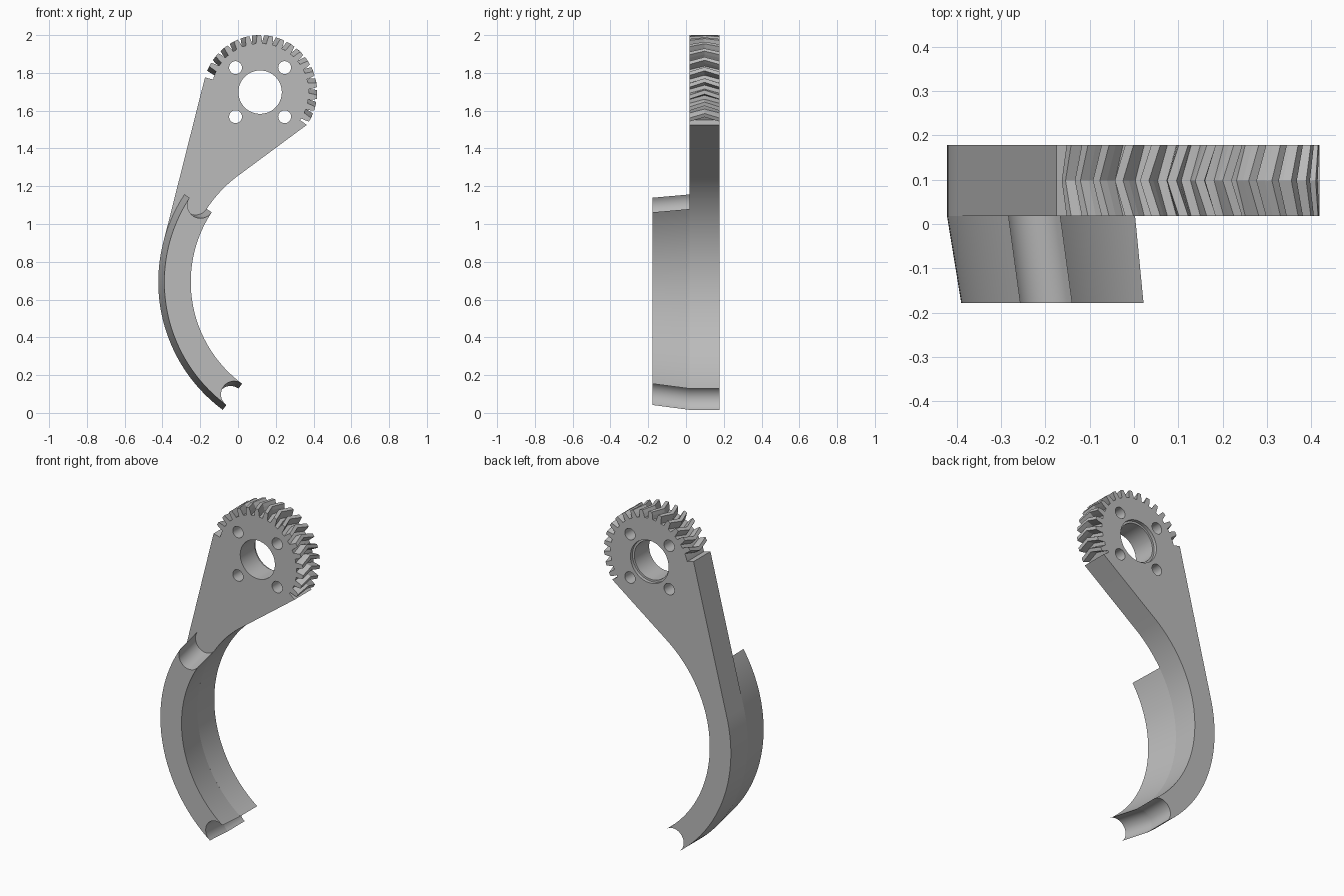
import bpy, bmesh
from math import sin, cos, radians, pi
from mathutils import Vector

cube = bpy.data.objects.get("Cube")
if cube:
    bpy.data.objects.remove(cube, do_unlink=True)

grey = bpy.data.materials.new("grey plastic")
grey.use_nodes = True
GREY = (0.5, 0.5, 0.5, 1)
grey.diffuse_color = GREY
grey.node_tree.nodes["Principled BSDF"].inputs["Base Color"].default_value = GREY

FRONT, MID, BACK = -0.178, 0.018, 0.178      # depth of pad front, plate front, plate back
GEAR = Vector((0.117, 1.698))                # gear centre in x, z
TIP, ROOT = 0.302, 0.258
BOW = Vector((0.42, 0.693))                  # centre of the curved arm
HALF = 0.07                                  # half the arm width
TOP_ANGLE, END_ANGLE = 146.6, 233.5


def polar(centre, radius, angle):
    a = radians(angle)
    return centre + radius * Vector((cos(a), sin(a)))


def arc(centre, radius, start, end, steps):
    return [polar(centre, radius, start + (end - start) * i / steps) for i in range(steps + 1)]


def loft(bm, layers):
    """Join matching outlines, each given as (depth, points), into a closed solid."""
    rings = [[bm.verts.new((p.x, y, p.y)) for p in pts] for y, pts in layers]
    for a, b in zip(rings, rings[1:]):
        for i in range(len(a)):
            j = (i + 1) % len(a)
            bm.faces.new((a[i], a[j], b[j], b[i]))
    bm.faces.new(rings[0])
    bm.faces.new(rings[-1])


def finish(name, bm):
    bmesh.ops.recalc_face_normals(bm, faces=bm.faces)
    mesh = bpy.data.meshes.new(name)
    bm.to_mesh(mesh)
    bm.free()
    mesh.materials.append(grey)
    obj = bpy.data.objects.new(name, mesh)
    bpy.context.collection.objects.link(obj)
    return obj


def select(obj):
    bpy.ops.object.select_all(action="DESELECT")
    obj.select_set(True)
    bpy.context.view_layer.objects.active = obj


def drill(obj, centre, radius, y0, y1):
    bm = bmesh.new()
    circle = arc(centre, radius, 0, 360, 48)[:-1]
    loft(bm, [(y0, circle), (y1, circle)])
    cutter = finish("hole_cutter", bm)
    cutter.hide_render = True
    select(obj)
    mod = obj.modifiers.new("hole", "BOOLEAN")
    mod.operation, mod.solver, mod.object = "DIFFERENCE", "EXACT", cutter
    bpy.ops.object.modifier_apply(modifier=mod.name)
    bpy.data.objects.remove(cutter, do_unlink=True)


def smooth(obj):
    select(obj)
    bpy.ops.object.shade_smooth_by_angle(angle=radians(25))


# Lever plate: gear hub, straight flanks and curved arm in one outline
radius = 0.772
end = polar(BOW, radius, END_ANGLE)
outline = [polar(GEAR, TIP, 165)]
outline += arc(GEAR, ROOT, 165, -35, 60)
outline += [polar(GEAR, TIP, -35)]
outline += arc(BOW, radius - HALF, 128, END_ANGLE, 48)
outline += arc(end, HALF, END_ANGLE + 180, END_ANGLE + 360, 16)[1:-1]
outline += arc(BOW, radius + HALF, END_ANGLE, 166, 36)
bm = bmesh.new()
loft(bm, [(MID, outline), (BACK, outline)])
plate = finish("lever_plate", bm)

# Centre bore with a shallow step at the back, and four bolt holes
drill(plate, GEAR, 0.115, MID - 0.1, BACK + 0.1)
drill(plate, GEAR, 0.127, BACK - 0.02, BACK + 0.1)
for sx in (-1, 1):
    for sz in (-1, 1):
        drill(plate, GEAR + Vector((sx, sz)) * 0.13, 0.034, MID - 0.1, BACK + 0.1)
smooth(plate)


# Herringbone gear teeth
def tooth(angle):
    shape = ((ROOT - 0.008, 3.9), (ROOT, 3.7), (0.282, 2.9), (TIP, 2.0))
    right = [polar(GEAR, r, angle - w) for r, w in shape]
    left = [polar(GEAR, r, angle + w) for r, w in reversed(shape)]
    return right + left


bm = bmesh.new()
for i in range(16):
    a = -29 + 12 * i
    loft(bm, [(MID, tooth(a)), ((MID + BACK) / 2, tooth(a + 5)), (BACK, tooth(a))])
finish("gear_teeth", bm)


# Finger pad: curved bar with round ends, tightening towards the front
def bar(radius):
    top, low = polar(BOW, radius, TOP_ANGLE), polar(BOW, radius, END_ANGLE)
    pts = arc(BOW, radius - HALF, TOP_ANGLE, END_ANGLE, 48)
    pts += arc(low, HALF, END_ANGLE + 180, END_ANGLE + 360, 16)[1:-1]
    pts += arc(BOW, radius + HALF, END_ANGLE, TOP_ANGLE, 48)
    pts += arc(top, HALF, TOP_ANGLE, TOP_ANGLE + 180, 16)[1:-1]
    return pts


def flipped_cap(pts):
    return pts


bm = bmesh.new()
loft(bm, [(FRONT, bar(0.74)), (MID, bar(0.772))])
smooth(finish("finger_pad", bm))
